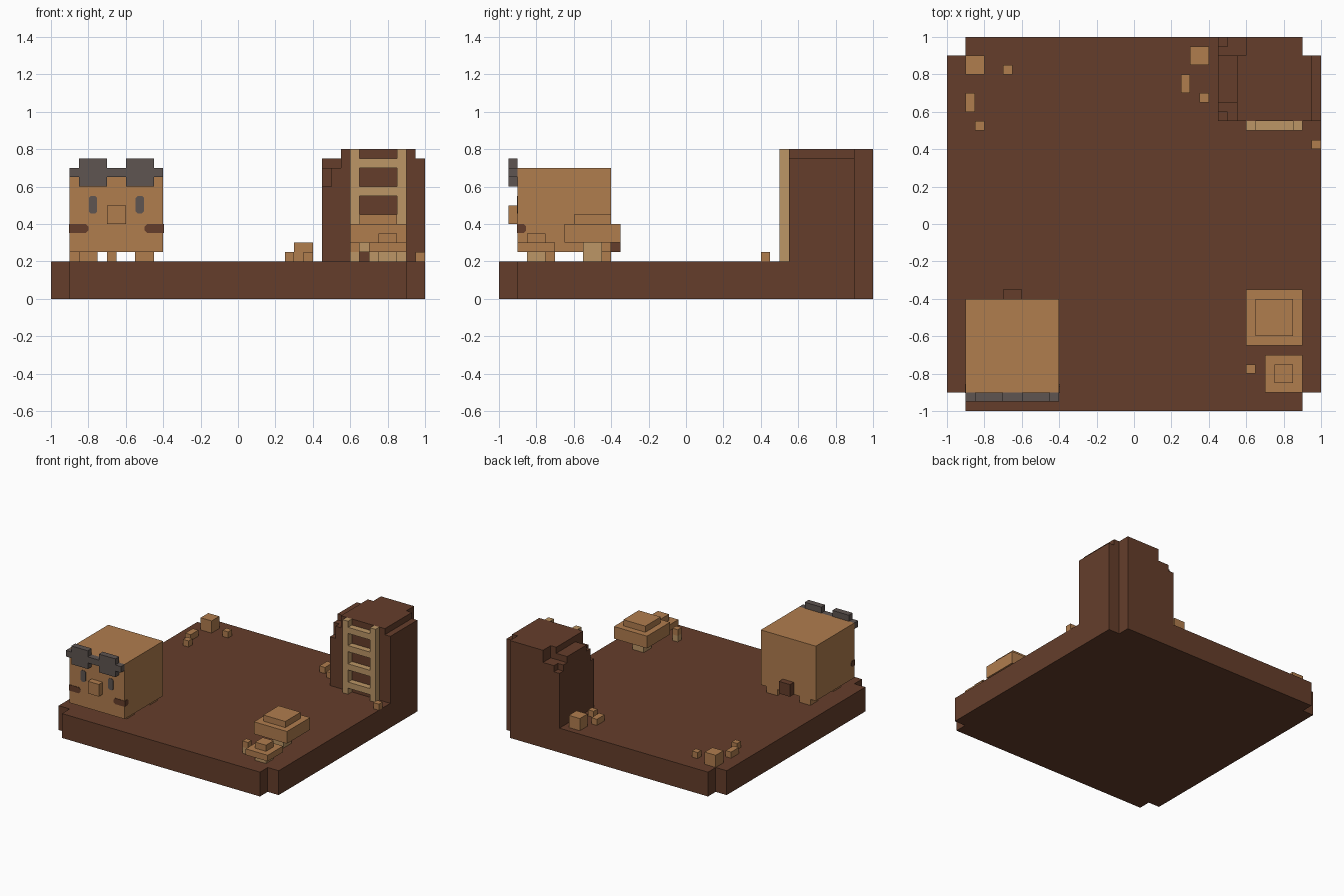
import bpy, bmesh

cube = bpy.data.objects.get("Cube")
if cube:
    bpy.data.objects.remove(cube, do_unlink=True)


def material(name, color):
    m = bpy.data.materials.new(name)
    m.use_nodes = True
    m.diffuse_color = (*color, 1)
    bsdf = next(n for n in m.node_tree.nodes if n.type == 'BSDF_PRINCIPLED')
    bsdf.inputs["Base Color"].default_value = (*color, 1)
    return m


EARTH = material("earth brown", (0.130, 0.048, 0.024))
TAN = material("warm tan", (0.434, 0.205, 0.076))
WOOD = material("pale wood", (0.503, 0.305, 0.133))
GREY = material("dark grey", (0.112, 0.089, 0.082))


def prisms(name, mat, layers, axis='z'):
    """Extrude each (outline, start, end) along an axis into one object."""
    place = {'z': lambda a, b, t: (a, b, t),
             'y': lambda a, b, t: (a, t, b),
             'x': lambda a, b, t: (t, a, b)}[axis]
    bm = bmesh.new()
    for outline, start, end in layers:
        lo = [bm.verts.new(place(a, b, start)) for a, b in outline]
        hi = [bm.verts.new(place(a, b, end)) for a, b in outline]
        bm.faces.new(lo)
        bm.faces.new(hi)
        for i in range(len(lo)):
            j = (i + 1) % len(lo)
            bm.faces.new((lo[i], lo[j], hi[j], hi[i]))
    bmesh.ops.recalc_face_normals(bm, faces=bm.faces)
    me = bpy.data.meshes.new(name)
    bm.to_mesh(me)
    bm.free()
    me.materials.append(mat)
    ob = bpy.data.objects.new(name, me)
    bpy.context.collection.objects.link(ob)
    return ob


def box(name, mat, x0, x1, y0, y1, z0, z1):
    return prisms(name, mat, [([(x0, y0), (x1, y0), (x1, y1), (x0, y1)], z0, z1)])


def clipped(a0, a1, b0, b1, c):
    """Rectangle with clipped corners."""
    return [(a0 + c, b0), (a1 - c, b0), (a1, b0 + c), (a1, b1 - c),
            (a1 - c, b1), (a0 + c, b1), (a0, b1 - c), (a0, b0 + c)]


# Ground slab with notched corners
prisms("ground", EARTH, [([(-.9, -1), (.9, -1), (.9, -.9), (1, -.9), (1, .9), (.9, .9),
                           (.9, 1), (-.9, 1), (-.9, .9), (-1, .9), (-1, -.9), (-.9, -.9)], 0, .2)])

# Cliff tower, crumbling toward the top
right_side = [(1, .55), (1, .9), (.9, .9), (.9, 1)]
front_cut = [(.45, .6), (.5, .6), (.5, .55)]
prisms("cliff", EARTH, [
    ([(.45, .55)] + right_side + [(.45, 1)], .2, .6),
    (front_cut + right_side + [(.45, 1)], .6, .65),
    (front_cut + right_side + [(.5, 1), (.5, .95), (.45, .95)], .65, .7),
    ([(.45, .65), (.55, .65), (.55, .55)] + right_side + [(.6, 1), (.6, .9), (.45, .9)], .7, .75),
    ([(.55, .55), (.95, .55), (.95, .9), (.9, .9), (.9, 1), (.6, 1), (.6, .9), (.55, .9)], .75, .8)])

# Ladder
for side, x in (("right", .6), ("left", .85)):
    box(f"ladder_rail_{side}", WOOD, x, x + .05, .5, .55, .2, .8)
for i in range(4):
    z = .25 + .15 * i
    box(f"ladder_rung_{i + 1}", WOOD, .65, .85, .5, .55, z, z + .05)

# Blocky animal: body, legs, tail, snout
box("body", TAN, -.9, -.4, -.9, -.4, .25, .7)
for side, x in (("right", -.85), ("left", -.55)):
    for end, y in (("front", -.8), ("back", -.5)):
        box(f"{end}_leg_{side}", TAN, x, x + .1, y, y + .1, .2, .25)
box("tail", EARTH, -.7, -.6, -.4, -.35, .25, .35)
box("snout", TAN, -.7, -.6, -.95, -.9, .4, .5)

# Eyes and cheek patches as thin plates, the cheeks wrapping onto the sides
for side, s in (("right", -1), ("left", 1)):
    cx = -.65 + s * .125
    prisms(f"eye_{side}", GREY, [(clipped(cx - .022, cx + .022, .457, .55, .01), -.904, -.9)], 'y')
    outer, inner = -.65 + s * .25, -.65 + s * .15
    patch = [(outer, .352), (inner + s * .015, .352), (inner, .367),
             (inner, .385), (inner + s * .015, .4), (outer, .4)]
    prisms(f"cheek_{side}", EARTH, [(patch, -.904, -.9)], 'y')
    flank = [(-.904, .352), (-.868, .352), (-.855, .365), (-.855, .387), (-.868, .4), (-.904, .4)]
    prisms(f"cheek_flank_{side}", EARTH, [(flank, outer, outer + s * .004)], 'x')

# Glasses resting on the brow
prisms("glasses", GREY, [([(-.9, .65), (-.85, .65), (-.85, .6), (-.7, .6), (-.7, .65), (-.6, .65),
                           (-.6, .6), (-.45, .6), (-.45, .65), (-.4, .65), (-.4, .7), (-.45, .7),
                           (-.45, .75), (-.6, .75), (-.6, .7), (-.7, .7), (-.7, .75), (-.85, .75),
                           (-.85, .7), (-.9, .7)], -.95, -.9)], 'y')

# Mushrooms
box("large_mushroom_stem", WOOD, .7, .8, -.55, -.45, .2, .3)
box("large_mushroom_cap", TAN, .6, .9, -.65, -.35, .3, .4)
box("large_mushroom_crown", TAN, .65, .85, -.6, -.4, .4, .45)
box("small_mushroom_stem", WOOD, .75, .85, -.85, -.75, .2, .25)
box("small_mushroom_cap", TAN, .7, .9, -.9, -.7, .25, .3)
box("small_mushroom_crown", TAN, .75, .85, -.85, -.75, .3, .35)
box("sprout_stem", WOOD, .6, .65, -.8, -.75, .2, .25)
box("sprout_cap", TAN, .6, .65, -.8, -.75, .25, .3)

# Scattered stones: x, y, width, depth, height
stones = [(-.9, .8, .1, .1, .1), (-.7, .8, .05, .05, .05), (-.9, .6, .05, .1, .05),
          (-.85, .5, .05, .05, .05), (.3, .85, .1, .1, .1), (.25, .7, .05, .1, .05),
          (.35, .65, .05, .05, .05), (.95, .4, .05, .05, .05)]
for i, (x, y, w, d, h) in enumerate(stones):
    box(f"stone_{i + 1}", TAN, x, x + w, y, y + d, .2, .2 + h)
